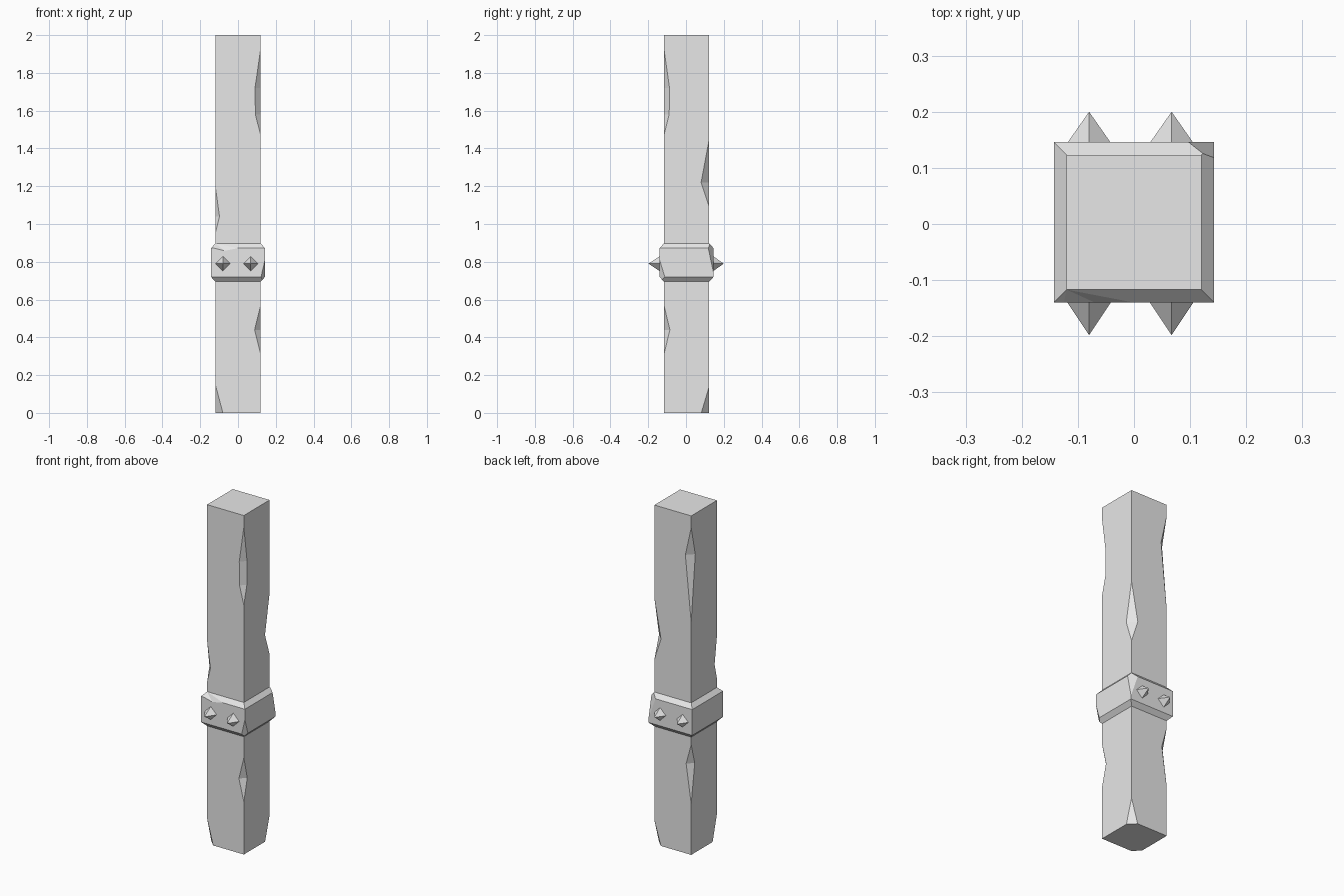
import bpy, bmesh
from mathutils import Vector

cube = bpy.data.objects.get("Cube")
if cube:
    bpy.data.objects.remove(cube, do_unlink=True)

stone = bpy.data.materials.new("grey_stone")
stone.use_nodes = True
GREY = (0.8, 0.8, 0.8, 1)
stone.diffuse_color = GREY
stone.node_tree.nodes["Principled BSDF"].inputs["Base Color"].default_value = GREY


def finish(bm, name):
    bmesh.ops.recalc_face_normals(bm, faces=bm.faces)
    mesh = bpy.data.meshes.new(name)
    bm.to_mesh(mesh)
    bm.free()
    mesh.materials.append(stone)
    obj = bpy.data.objects.new(name, mesh)
    bpy.context.collection.objects.link(obj)
    return obj


# Square post: each corner lists (height, chip depth), going up
HALF, MID_Y = 0.12, 0.003
corners = [
    ((-1, -1), [(0, .04), (.15, 0), (.95, 0), (1.04, .022), (1.2, 0), (2, 0)]),
    ((1, -1), [(0, 0), (.31, 0), (.44, .032), (.57, 0), (1.47, 0),
               (1.58, .028), (1.72, .03), (1.93, 0), (2, 0)]),
    ((1, 1), [(0, .042), (.14, 0), (1.09, 0), (1.22, .043), (1.45, 0), (2, 0)]),
    ((-1, 1), [(0, 0), (.3, 0), (.53, .033), (.65, 0), (1.37, 0),
               (1.76, .038), (1.93, 0), (2, 0)]),
]
bm = bmesh.new()
chains = []
for (sx, sy), steps in corners:
    on_y_side, on_x_side = [], []
    for z, d in steps:
        a = bm.verts.new((sx * (HALF - d), sy * HALF + MID_Y, z))
        b = a if d == 0 else bm.verts.new((sx * HALF, sy * (HALF - d) + MID_Y, z))
        on_y_side.append(a)
        on_x_side.append(b)
    # Chipped facets between the two edge chains
    for i in range(len(steps) - 1):
        ring = [on_y_side[i], on_x_side[i], on_x_side[i + 1], on_y_side[i + 1]]
        ring = list(dict.fromkeys(ring))
        if len(ring) > 2:
            bm.faces.new(ring)
    chains.append((on_y_side, on_x_side))
(fl, lf), (fr, rf), (br, rb), (bl, lb) = chains
for left, right in ((fl, fr), (rf, rb), (br, bl), (lb, lf)):
    bm.faces.new(left[::-1] + right)
for end in (0, -1):
    loop = [c[end] for c in (lf, fl, fr, rf, rb, br, bl, lb)]
    bm.faces.new(list(dict.fromkeys(loop)))
finish(bm, "post")

# Bevelled collar around the post
bm = bmesh.new()
rings = []
for z, r in ((.695, .12), (.72, .143), (.872, .143), (.897, .12)):
    rings.append([bm.verts.new((sx * r, sy * r + MID_Y, z))
                  for sx, sy in ((-1, -1), (1, -1), (1, 1), (-1, 1))])
for low, high in zip(rings, rings[1:]):
    for i in range(4):
        j = (i + 1) % 4
        bm.faces.new((low[i], low[j], high[j], high[i]))
bm.faces.new(rings[0])
bm.faces.new(rings[-1])

# Shallow dent in the front upper edge
edge = bm.edges.get((rings[2][0], rings[2][1]))
cut = bmesh.ops.subdivide_edges(bm, edges=[edge], cuts=3)
points = sorted((g for g in cut["geom_inner"] if isinstance(g, bmesh.types.BMVert)),
                key=lambda v: v.co.x)
for v, x, drop in zip(points, (-.125, -.07, 0), (0, .014, 0)):
    v.co.x = x
    v.co.z -= drop
bmesh.ops.triangulate(bm, faces=[f for f in bm.faces if len(f.verts) > 4])

# Broken corners, each sliced by a plane through three points
for pts in (((.143, -.14, .81), (.143, -.112, .72), (.122, -.14, .72)),
            ((.143, .118, .872), (.097, .146, .872), (.143, .146, .74))):
    p, q, r = map(Vector, pts)
    normal = (q - p).cross(r - p)
    if normal.dot(p) < 0:
        normal.negate()
    bmesh.ops.bisect_plane(bm, geom=bm.verts[:] + bm.edges[:] + bm.faces[:],
                           plane_co=p, plane_no=normal, clear_outer=True)
    bmesh.ops.holes_fill(bm, edges=[e for e in bm.edges if e.is_boundary], sides=0)
finish(bm, "collar")

# Four-sided spikes on the front and back of the collar
for side, base, tip in (("front", -.135, -.198), ("back", .14, .2)):
    for hand, x in (("right", -.08), ("left", .067)):
        bm = bmesh.new()
        rim = [bm.verts.new((x + dx * .042, base, .79 + dz * .042))
               for dx, dz in ((1, 0), (0, 1), (-1, 0), (0, -1))]
        top = bm.verts.new((x, tip, .79))
        bm.faces.new(rim)
        for i in range(4):
            bm.faces.new((rim[i], rim[(i + 1) % 4], top))
        finish(bm, f"{side}_{hand}_spike")
